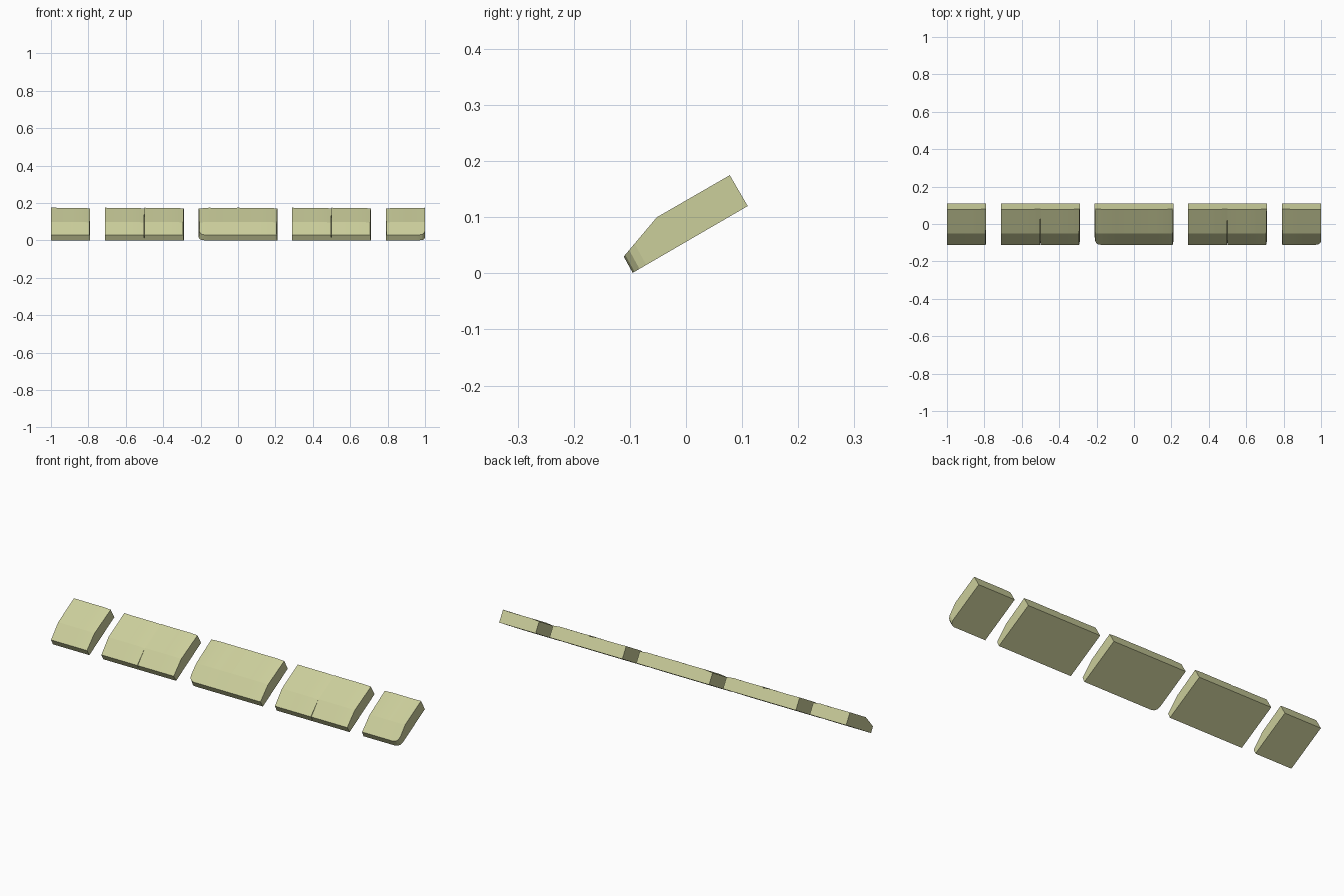
import bpy
import bmesh
import math
import random

random.seed(4)

default = bpy.data.objects.get("Cube")
if default:
    bpy.data.objects.remove(default, do_unlink=True)

# Pale olive stone
stone = bpy.data.materials.new("pale_olive_stone")
stone.use_nodes = True
colour = (0.60, 0.62, 0.33, 1)
stone.diffuse_color = colour
bsdf = next(n for n in stone.node_tree.nodes if n.type == 'BSDF_PRINCIPLED')
bsdf.inputs["Base Color"].default_value = colour

# Side profile (y, z) of the tilted slab: bottom front, lip, shoulder, top back, bottom back
PROFILE = [(-0.095, 0.001), (-0.111, 0.03), (-0.052, 0.1), (0.078, 0.175), (0.11, 0.12)]
WIDTH = 0.21


def slab(name, left, worn, rounded=0):
    """One slab; worn end (-1 or 1) sinks slightly, rounded end loses its front corner."""
    bm = bmesh.new()
    rings = []
    for t in (0, 0.25, 0.55, 0.8, 1):
        end = (t == 0 and worn < 0) or (t == 1 and worn > 0)
        inner = 0 < t < 1
        ring = []
        for i, (y, z) in enumerate(PROFILE):
            drop = 0.005 if end else (random.uniform(0, 0.0015) if inner else 0)
            if i not in (2, 3):
                drop = 0
            # Sink along the slab's own normal
            x = left + t * WIDTH
            if end and i in (1, 2):
                x -= worn * 0.003
            ring.append(bm.verts.new((x, y + drop * 0.5, z - drop * 0.87)))
        rings.append(ring)
    for a, b in zip(rings, rings[1:]):
        for i in range(len(PROFILE)):
            j = (i + 1) % len(PROFILE)
            bm.faces.new((a[i], a[j], b[j], b[i]))
    bm.faces.new(rings[0])
    bm.faces.new(rings[-1])
    if rounded:
        ring = rings[0] if rounded < 0 else rings[-1]
        corner = bm.edges.get((ring[0], ring[1]))
        bmesh.ops.bevel(bm, geom=[corner], offset=0.028, segments=3,
                        profile=0.5, affect='EDGES')
    bmesh.ops.recalc_face_normals(bm, faces=bm.faces)
    mesh = bpy.data.meshes.new(name)
    bm.to_mesh(mesh)
    bm.free()
    mesh.materials.append(stone)
    obj = bpy.data.objects.new(name, mesh)
    bpy.context.collection.objects.link(obj)
    bpy.ops.object.select_all(action='DESELECT')
    obj.select_set(True)
    bpy.context.view_layer.objects.active = obj
    bpy.ops.object.shade_smooth_by_angle(angle=math.radians(15))


# Single end slabs and three touching pairs
slab("right_end_slab", -1.0, 1)
for side, centre in (("right", -0.5), ("middle", 0.0), ("left", 0.5)):
    middle = side == "middle"
    slab(side + "_pair_slab_a", centre - WIDTH, -1 if middle else 1, -1 if middle else 0)
    slab(side + "_pair_slab_b", centre, 1)
slab("left_end_slab", 1.0 - WIDTH, -1, 1)
